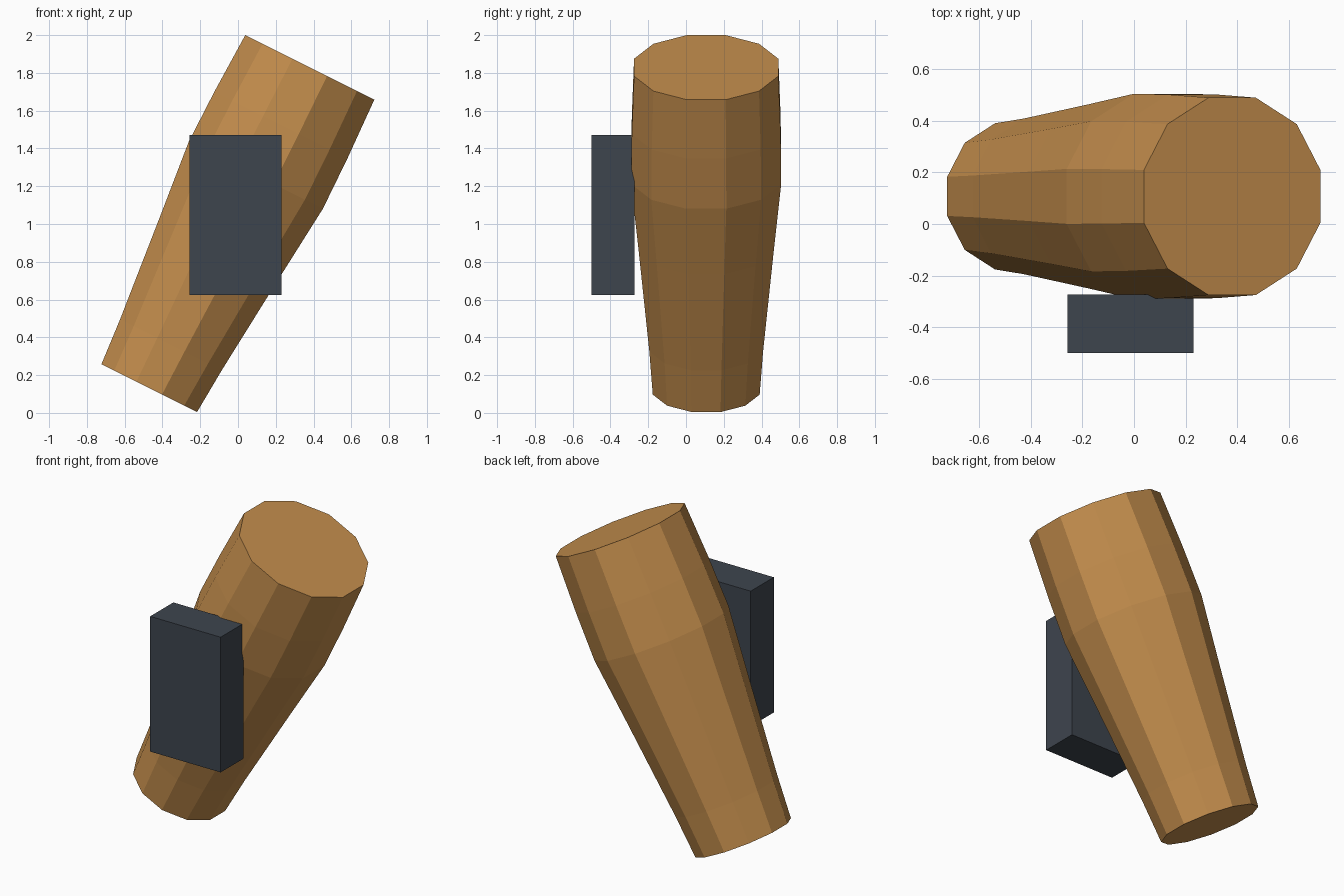
import bpy, bmesh, math
from mathutils import Vector

if "Cube" in bpy.data.objects:
    bpy.data.objects.remove(bpy.data.objects["Cube"])


def material(name, rgb):
    m = bpy.data.materials.new(name)
    m.diffuse_color = (*rgb, 1.0)
    m.use_nodes = True
    m.node_tree.nodes["Principled BSDF"].inputs["Base Color"].default_value = m.diffuse_color
    return m


def add_object(name, bm, mat):
    bmesh.ops.recalc_face_normals(bm, faces=bm.faces)
    mesh = bpy.data.meshes.new(name)
    bm.to_mesh(mesh)
    bm.free()
    mesh.materials.append(mat)
    obj = bpy.data.objects.new(name, mesh)
    bpy.context.collection.objects.link(obj)
    return obj


tan = material("warm tan", (0.552, 0.27, 0.074))
slate = material("dark slate", (0.048, 0.059, 0.076))

# Leaning twelve-sided barrel: (fraction along axis, flat-to-centre radius)
SIDES = 12
START = Vector((-0.47, 0.107, 0.131))
END = Vector((0.38, 0.107, 1.829))
PROFILE = [(0.0, 0.283), (0.135, 0.301), (0.45, 0.357),
           (0.664, 0.397), (0.82, 0.394), (1.0, 0.382)]
axis = (END - START).normalized()
side = Vector((0, 1, 0))
across = side.cross(axis)

bm = bmesh.new()
rings = []
for t, apothem in PROFILE:
    radius = apothem / math.cos(math.pi / SIDES)
    centre = START.lerp(END, t)
    ring = []
    for i in range(SIDES):
        a = 2 * math.pi * (i + 0.5) / SIDES
        ring.append(bm.verts.new(
            centre + radius * (math.cos(a) * across + math.sin(a) * side)))
    rings.append(ring)
for low, high in zip(rings, rings[1:]):
    for i in range(SIDES):
        j = (i + 1) % SIDES
        bm.faces.new((low[i], low[j], high[j], high[i]))
bm.faces.new(rings[0])
bm.faces.new(rings[-1])
add_object("leaning_barrel", bm, tan)

# Upright block on the front
LOW, HIGH = Vector((-0.257, -0.5, 0.625)), Vector((0.23, -0.272, 1.47))
bm = bmesh.new()
bmesh.ops.create_cube(bm, size=1.0)
bmesh.ops.scale(bm, vec=HIGH - LOW, verts=bm.verts)
bmesh.ops.translate(bm, vec=(LOW + HIGH) / 2, verts=bm.verts)
add_object("front_block", bm, slate)
